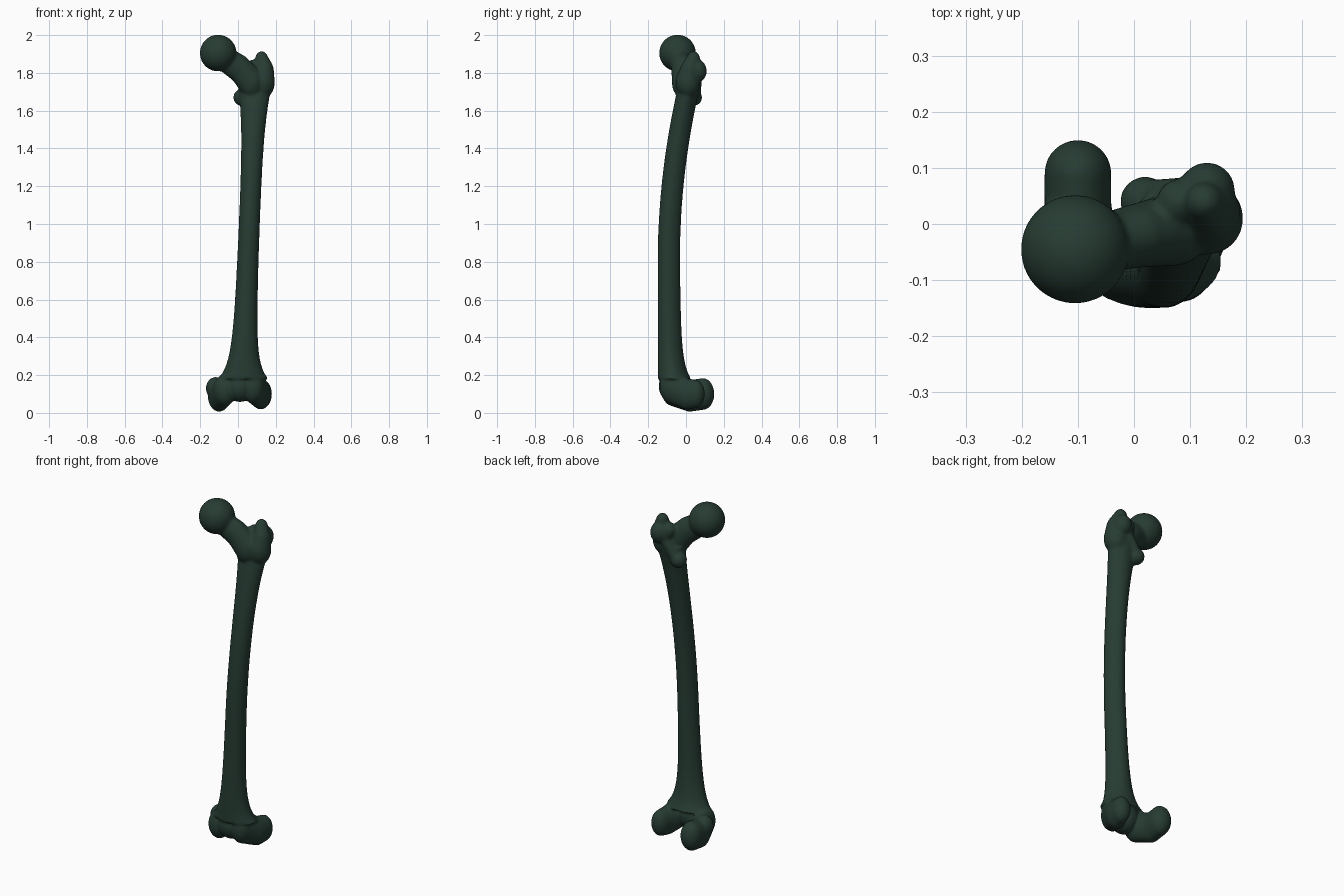
import bpy
import bmesh
from math import cos, sin, pi
from mathutils import Matrix, Vector

default_cube = bpy.data.objects.get("Cube")
if default_cube:
    bpy.data.objects.remove(default_cube)

green = bpy.data.materials.new("dark_green")
green.use_nodes = True
green.diffuse_color = (0.02, 0.045, 0.033, 1)
shader = green.node_tree.nodes["Principled BSDF"]
shader.inputs["Base Color"].default_value = green.diffuse_color

bm = bmesh.new()


def ball(centre, radius, tall=1.0):
    """Ellipsoid of the given radius, stretched in height."""
    matrix = Matrix.Translation(centre) @ Matrix.Diagonal((radius, radius, radius * tall, 1))
    bmesh.ops.create_uvsphere(bm, u_segments=32, v_segments=20, radius=1, matrix=matrix)


def ridge(path, radius, end_radius, tall=1.0, steps=8):
    """Row of overlapping ellipsoids that tapers along a path."""
    legs = len(path) - 1
    for leg in range(legs):
        start, end = Vector(path[leg]), Vector(path[leg + 1])
        for step in range(steps + 1):
            share = step / steps
            along = (leg + share) / legs
            ball(start.lerp(end, share), radius + (end_radius - radius) * along, tall)


def shaft_ring(height, sides=32):
    """Cross-section of the bowed shaft, flaring towards both ends."""
    low_flare = 0.001 / height ** 2
    high_flare = (height / 2.5) ** 9
    bow = max(0, height - 0.8) ** 2 / 8
    centre_x = 0.02 + 0.04 * height
    centre_y = bow + low_flare - 0.092
    half_width = 0.053 + 2.6 * low_flare + high_flare
    half_depth = 0.058 + low_flare
    ring = []
    for side in range(sides):
        angle = 2 * pi * side / sides
        # Narrower towards the ridge along the back
        narrowing = 1 - 0.12 * max(0, sin(angle))
        x = centre_x + half_width * narrowing * cos(angle)
        y = centre_y + half_depth * sin(angle)
        ring.append(bm.verts.new((x, y, height)))
    return ring


# Shaft
bottom, top, levels = 0.18, 1.74, 60
rings = [shaft_ring(bottom + (top - bottom) * level / levels) for level in range(levels + 1)]
for lower, upper in zip(rings, rings[1:]):
    for side in range(len(lower)):
        bm.faces.new((lower[side - 1], lower[side], upper[side], upper[side - 1]))
bm.faces.new(reversed(rings[0]))
bm.faces.new(rings[-1])

# Ball head and neck
ball((-0.105, -0.045, 1.905), radius=0.097)
ridge([(-0.08, -0.04, 1.88), (0.01, -0.02, 1.82), (0.07, -0.01, 1.75)],
      radius=0.05, end_radius=0.065, tall=1.35)

# Greater trochanter with a raised tip and a rounded back
ridge([(0.13, 0.01, 1.75), (0.14, 0.02, 1.81), (0.125, 0.04, 1.87)],
      radius=0.065, end_radius=0.035, tall=1.3)
ball((0.13, 0.06, 1.81), radius=0.05, tall=1.2)

# Lesser trochanter and the crest that joins the two
ball((0.02, 0.04, 1.67), radius=0.045)
ridge([(0.08, 0.04, 1.83), (0.1, 0.05, 1.78), (0.03, 0.05, 1.68)],
      radius=0.04, end_radius=0.03)

# Inner condyle and its side knob
ridge([(-0.07, -0.07, 0.12), (-0.1, 0.02, 0.09), (-0.1, 0.09, 0.1)],
      radius=0.06, end_radius=0.06, tall=1.4)
ball((-0.12, 0, 0.13), radius=0.05, tall=1.2)

# Outer condyle
ridge([(0.08, -0.08, 0.14), (0.12, 0, 0.1), (0.13, 0.05, 0.1)],
      radius=0.06, end_radius=0.05, tall=1.5)

# Groove floor between the condyles at the front
ball((0.01, -0.07, 0.14), radius=0.075, tall=1.1)

bmesh.ops.recalc_face_normals(bm, faces=bm.faces)
for face in bm.faces:
    face.smooth = True
mesh = bpy.data.meshes.new("thigh_bone")
bm.to_mesh(mesh)
bm.free()
mesh.materials.append(green)
bone = bpy.data.objects.new("thigh_bone", mesh)
bpy.context.collection.objects.link(bone)

# Fuse the parts into one skin and soften the joins
fuse = bone.modifiers.new("fuse", 'REMESH')
fuse.mode = 'VOXEL'
fuse.voxel_size = 0.007
fuse.use_smooth_shade = True
soften = bone.modifiers.new("soften", 'SMOOTH')
soften.factor = 0.5
soften.iterations = 8
